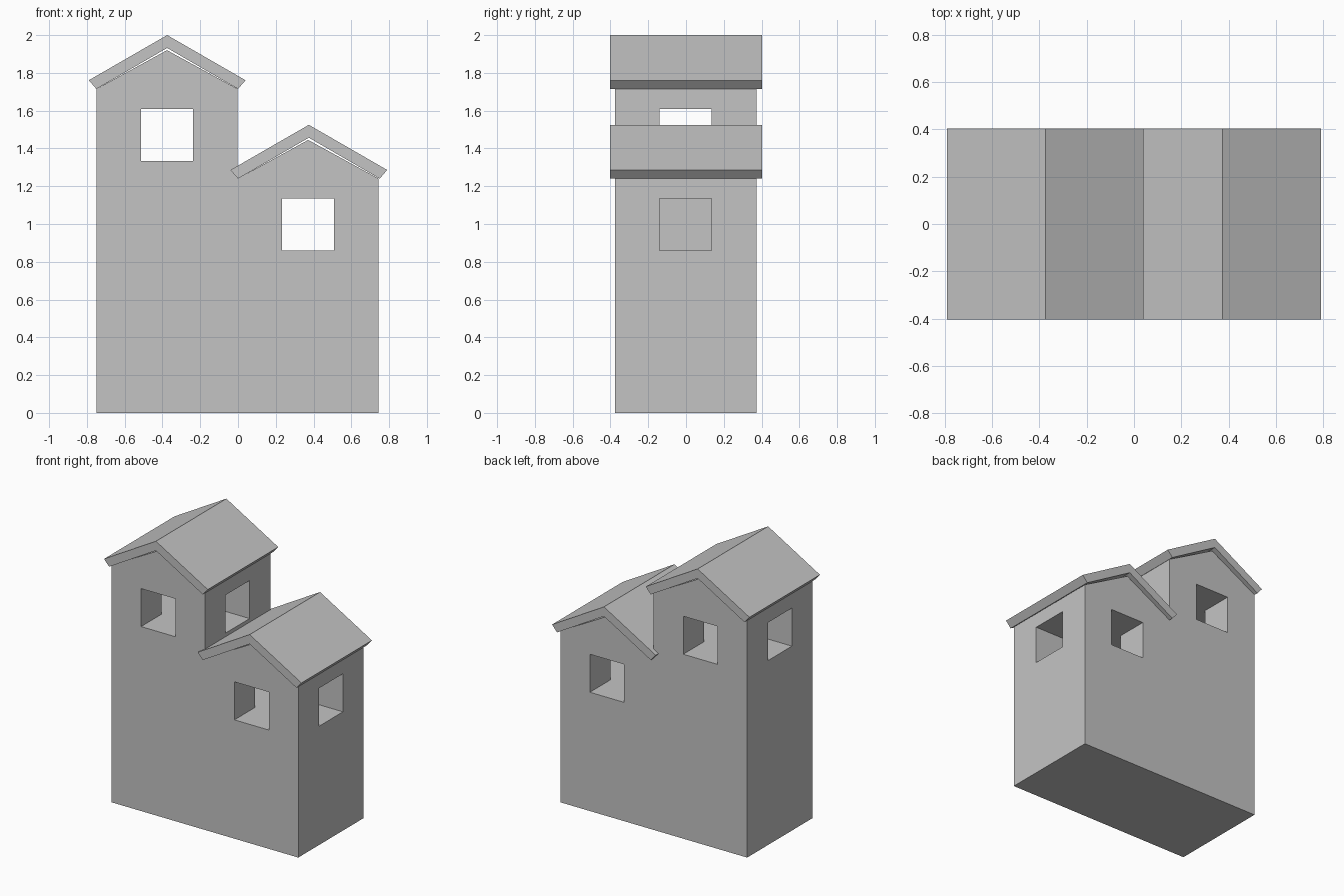
import bpy
import bmesh
from mathutils import Vector

if "Cube" in bpy.data.objects:
    bpy.data.objects.remove(bpy.data.objects["Cube"], do_unlink=True)

grey = bpy.data.materials.new("plain_grey")
grey.use_nodes = True
grey.diffuse_color = (0.55, 0.55, 0.55, 1)
grey.node_tree.nodes["Principled BSDF"].inputs["Base Color"].default_value = grey.diffuse_color


def prism(name, profile, y0, y1):
    """Extrude an x-z outline from y0 to y1."""
    bm = bmesh.new()
    face = bm.faces.new([bm.verts.new((x, y0, z)) for x, z in profile])
    out = bmesh.ops.extrude_face_region(bm, geom=[face])
    verts = [v for v in out["geom"] if isinstance(v, bmesh.types.BMVert)]
    bmesh.ops.translate(bm, verts=verts, vec=Vector((0, y1 - y0, 0)))
    bmesh.ops.recalc_face_normals(bm, faces=bm.faces)
    mesh = bpy.data.meshes.new(name)
    bm.to_mesh(mesh)
    bm.free()
    mesh.materials.append(grey)
    obj = bpy.data.objects.new(name, mesh)
    bpy.context.collection.objects.link(obj)
    return obj


def rectangle(cx, cz, half_x, half_z):
    return [(cx - half_x, cz - half_z), (cx + half_x, cz - half_z),
            (cx + half_x, cz + half_z), (cx - half_x, cz + half_z)]


def cut(target, cutter):
    """Subtract the cutter and discard it."""
    cutter.hide_render = True
    mod = target.modifiers.new("opening", "BOOLEAN")
    mod.operation = "DIFFERENCE"
    mod.solver = "EXACT"
    mod.object = cutter
    bpy.context.view_layer.objects.active = target
    bpy.ops.object.modifier_apply(modifier=mod.name)
    bpy.data.objects.remove(cutter, do_unlink=True)


def tower(name, left, right, ridge_x, eave):
    mid = (left + right) / 2
    # Gabled solid body
    body = prism(name + "_body", [(left, 0), (right, 0), (right, eave),
                                  (mid, eave + 0.205), (left, eave)], -0.375, 0.372)
    # Crossing window tunnels
    half, sill = 0.1375, eave - 0.243
    cut(body, prism("front_cutter", rectangle(mid, sill, half, half), -0.6, 0.6))
    cut(body, prism("side_cutter", rectangle(mid, sill, 0.6, half), -half - 0.002, half - 0.002))
    # Chevron roof slab with square-cut eaves
    outer, inner = 0.415, 0.375
    prism(name + "_roof", [(ridge_x - outer, eave + 0.046), (ridge_x - inner, eave),
                           (ridge_x, eave + 0.217), (ridge_x + inner, eave),
                           (ridge_x + outer, eave + 0.046), (ridge_x, eave + 0.285)],
          -0.403, 0.403)


tower("tall_tower", -0.75, -0.002, -0.375, 1.715)
tower("short_tower", -0.002, 0.745, 0.375, 1.24)
